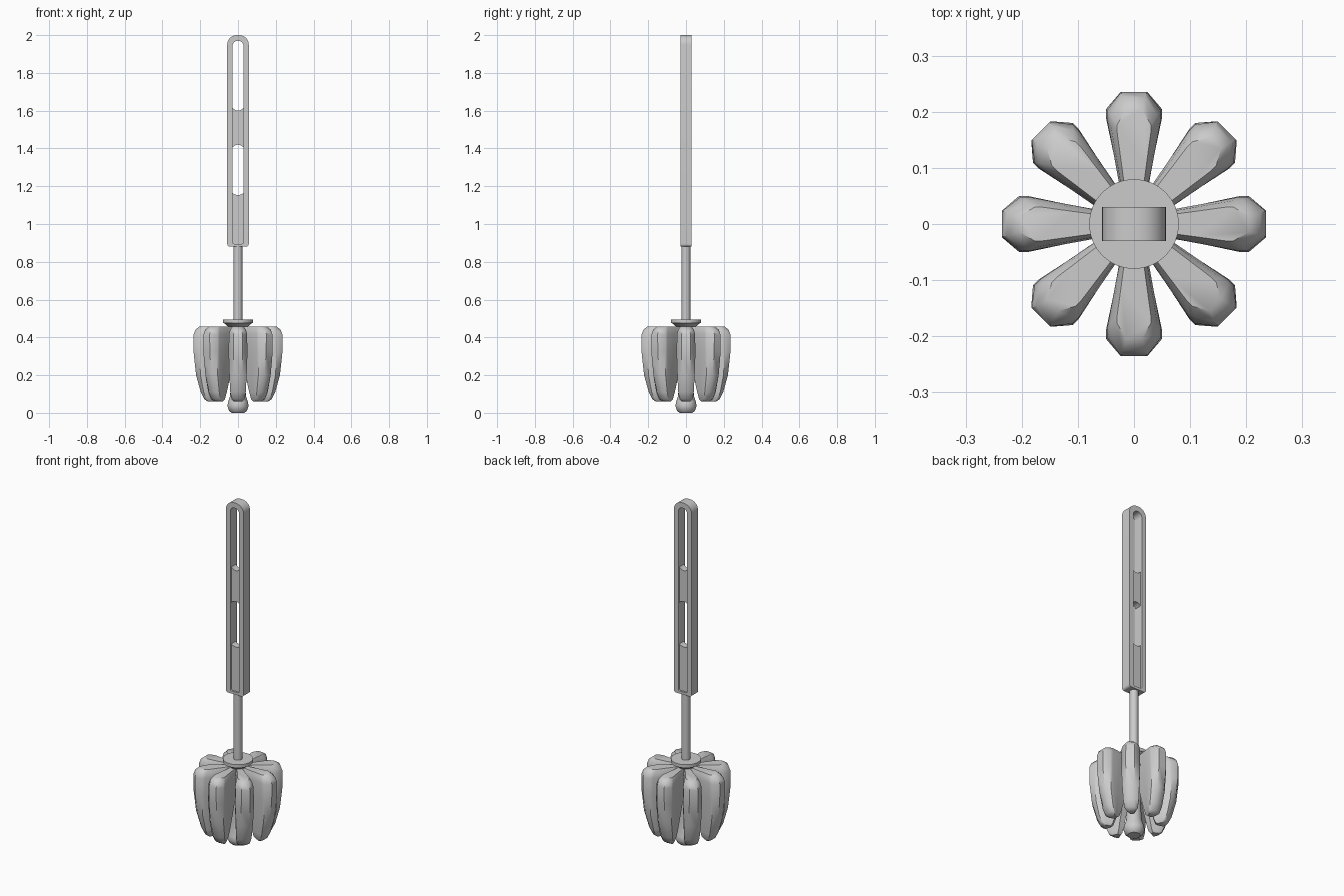
import bpy, bmesh, math
from mathutils import Matrix, Vector

cube = bpy.data.objects.get("Cube")
if cube:
    bpy.data.objects.remove(cube, do_unlink=True)

grey = bpy.data.materials.new("grey_plastic")
grey.use_nodes = True
COLOR = (0.6, 0.6, 0.6, 1)
grey.diffuse_color = COLOR
grey.node_tree.nodes["Principled BSDF"].inputs["Base Color"].default_value = COLOR


def finish(bm, name, angle=35):
    bmesh.ops.recalc_face_normals(bm, faces=bm.faces[:])
    mesh = bpy.data.meshes.new(name)
    bm.to_mesh(mesh)
    bm.free()
    obj = bpy.data.objects.new(name, mesh)
    bpy.context.collection.objects.link(obj)
    mesh.materials.append(grey)
    bpy.ops.object.select_all(action='DESELECT')
    bpy.context.view_layer.objects.active = obj
    obj.select_set(True)
    bpy.ops.object.shade_smooth_by_angle(angle=math.radians(angle))
    return obj


def loft(bm, rings, closed=False):
    """Join equal point rings with quads, capping the ends unless closed."""
    loops = [[bm.verts.new(p) for p in ring] for ring in rings]
    pairs = list(zip(loops, loops[1:]))
    if closed:
        pairs.append((loops[-1], loops[0]))
    else:
        bm.faces.new(loops[0])
        bm.faces.new(loops[-1])
    for a, b in pairs:
        for i in range(len(a)):
            j = (i + 1) % len(a)
            bm.faces.new((a[i], a[j], b[j], b[i]))


def lathe(name, profile, sides=32):
    bm = bmesh.new()
    steps = [2 * math.pi * i / sides for i in range(sides)]
    loft(bm, [[(r * math.cos(a), r * math.sin(a), z) for a in steps]
              for r, z in profile])
    return finish(bm, name)


def rounded_outline(half, bottom, top, r_bottom, r_top, steps=8):
    """Upright rounded rectangle as x, z pairs."""
    points = []
    corners = [(1, top, r_top, 0), (-1, top, r_top, 1),
               (-1, bottom, r_bottom, 2), (1, bottom, r_bottom, 3)]
    for side, z, r, quarter in corners:
        cx = side * (half - r)
        cz = z - r if quarter < 2 else z + r
        for i in range(steps + 1):
            a = (quarter + i / steps) * math.pi / 2
            points.append((cx + r * math.cos(a), cz + r * math.sin(a)))
    return points


def at_depth(outline, y):
    return [(x, y, z) for x, z in outline]


# Handle frame: outer shell around one long slot
outer = rounded_outline(0.057, 0.88, 2.0, 0.014, 0.05)
inner = rounded_outline(0.029, 0.895, 1.97, 0.01, 0.028)
bm = bmesh.new()
loft(bm, [at_depth(outer, -0.03), at_depth(outer, 0.03),
          at_depth(inner, 0.03), at_depth(inner, -0.03)], closed=True)
finish(bm, "handle_frame")


# Recessed webs with hollowed ends that divide the slot
def web(name, bottom, top, dip_bottom, dip_top, half=0.03, steps=8):
    xs = [half * (2 * i / steps - 1) for i in range(steps + 1)]
    curve = [1 - (x / half) ** 2 for x in xs]
    outline = [(x, top - dip_top * c) for x, c in zip(xs, curve)]
    outline += [(x, bottom + dip_bottom * c) for x, c in zip(xs, curve)][::-1]
    bm = bmesh.new()
    loft(bm, [at_depth(outline, -0.02), at_depth(outline, 0.02)])
    finish(bm, name)


web("upper_web", 1.405, 1.615, 0.015, 0.015)
web("lower_web", 0.89, 1.165, 0, 0.012)

# Shaft, collar and core
lathe("shaft", [(0.023, 0.48), (0.023, 0.89)], 24)
lathe("collar", [(0.035, 0.44), (0.07, 0.474), (0.08, 0.476), (0.08, 0.495)])
lathe("core", [(0.034, 0), (0.048, 0.012), (0.056, 0.035), (0.053, 0.055),
               (0.042, 0.09), (0.036, 0.18), (0.036, 0.46)])

# Petals: height, inner radius, outer radius, half width
LEVELS = [(0.06, 0.125, 0.160, 0.022), (0.072, 0.112, 0.178, 0.034),
          (0.11, 0.10, 0.197, 0.041), (0.20, 0.075, 0.222, 0.046),
          (0.32, 0.045, 0.235, 0.050), (0.415, 0.032, 0.235, 0.048),
          (0.44, 0.03, 0.226, 0.042), (0.457, 0.03, 0.205, 0.030)]


def petal_ring(z, r_in, r_out, w):
    span = r_out - r_in
    side = [(r_in, 0.4 * w), (r_in + 0.45 * span, 0.75 * w),
            (r_out - 0.24 * span, w), (r_out - 0.16 * span, w),
            (r_out, 0.48 * w)]
    return ([Vector((x, y, z)) for x, y in side]
            + [Vector((x, -y, z)) for x, y in reversed(side)])


for k in range(8):
    turn = Matrix.Rotation(k * math.pi / 4, 3, 'Z')
    bm = bmesh.new()
    loft(bm, [[turn @ p for p in petal_ring(*level)] for level in LEVELS])
    finish(bm, f"petal_{k + 1}", 40)
